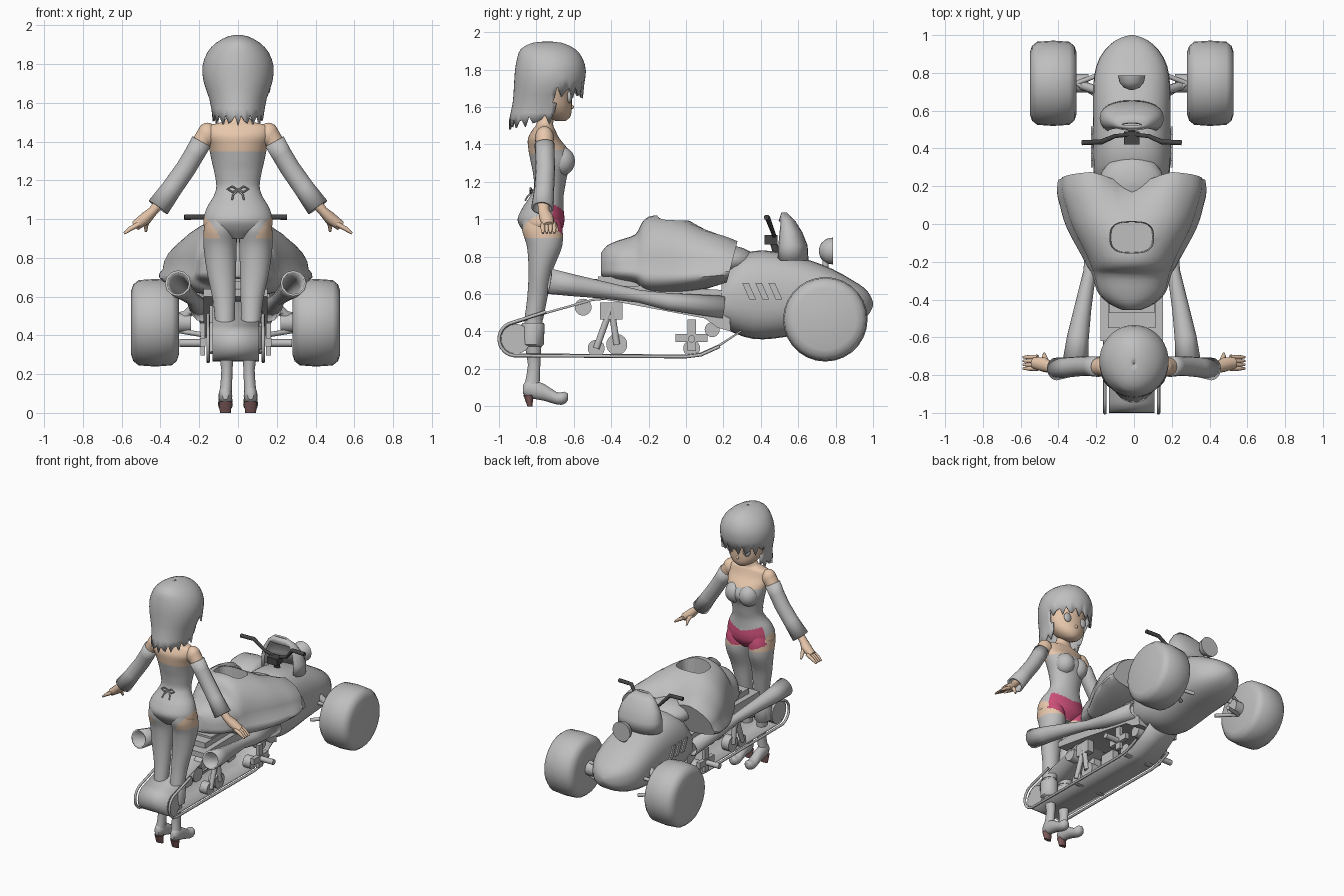
import bpy
import bmesh
from math import cos, sin, pi, copysign
from mathutils import Vector

default_cube = bpy.data.objects.get("Cube")
if default_cube:
    bpy.data.objects.remove(default_cube, do_unlink=True)


def material(name, red, green, blue):
    mat = bpy.data.materials.new(name)
    mat.use_nodes = True
    mat.diffuse_color = (red, green, blue, 1)
    mat.node_tree.nodes["Principled BSDF"].inputs["Base Color"].default_value = (red, green, blue, 1)
    return mat


GREY = material("plain grey", .52, .52, .52)
DARK = material("dark grey", .06, .06, .06)
SKIN = material("skin", .8, .57, .41)
PINK = material("pink", .6, .08, .19)
BROWN = material("heel brown", .2, .1, .1)
PALETTE = [GREY, DARK, SKIN, PINK, BROWN]
SIDES = (("left", 1), ("right", -1))
made = []
offset = -.012


def build(name, verts, faces, mat, rule=None):
    mesh = bpy.data.meshes.new(name)
    mesh.from_pydata([tuple(v) for v in verts], [], faces)
    bm = bmesh.new()
    bm.from_mesh(mesh)
    bmesh.ops.recalc_face_normals(bm, faces=bm.faces)
    bm.to_mesh(mesh)
    bm.free()
    for entry in ([mat] if rule is None else PALETTE):
        mesh.materials.append(entry)
    if rule:
        for poly in mesh.polygons:
            poly.material_index = PALETTE.index(rule(poly.center))
    obj = bpy.data.objects.new(name, mesh)
    obj.location.x = offset
    bpy.context.scene.collection.objects.link(obj)
    made.append(obj)
    return obj


def thicken(obj, amount=.012):
    obj.modifiers.new("thickness", "SOLIDIFY").thickness = amount


def bridge(name, rings, mat, rule=None, keep=None, caps=True):
    """Join equal rings of points into one surface."""
    n = len(rings[0])
    verts = [v for ring in rings for v in ring]
    faces = []
    for i in range(len(rings) - 1):
        for k in range(n):
            j = (k + 1) % n
            face = (i * n + k, i * n + j, i * n + n + j, i * n + n + k)
            if keep is None or keep(sum((verts[f] for f in face), Vector()) / len(face)):
                faces.append(face)
    if caps:
        faces.append(tuple(range(n)))
        faces.append(tuple(range(len(verts) - n, len(verts))))
    return build(name, verts, faces, mat, rule)


def smooth_rows(rows, sub):
    """Add in-between rows along a Catmull-Rom curve."""
    out = []
    for i in range(len(rows) - 1):
        a, b, c, d = rows[max(i - 1, 0)], rows[i], rows[i + 1], rows[min(i + 2, len(rows) - 1)]
        for step in range(sub):
            t = step / sub
            out.append([q + t * (r - p + t * (2 * p - 5 * q + 4 * r - s + t * (3 * q - p - 3 * r + s))) / 2
                        for p, q, r, s in zip(a, b, c, d)])
    return out + [rows[-1]]


def loft(name, axis, rows, mat, n=24, power=2, sub=1, tweak=None, **options):
    """Rows hold: place on the axis, two centre values, two radii."""
    rings = []
    for row, (t, u, v, ru, rv) in enumerate(smooth_rows(rows, sub)):
        ring = []
        for k in range(n):
            c, s = cos(2 * pi * k / n), sin(2 * pi * k / n)
            a = u + ru * copysign(abs(c) ** (2 / power), c)
            b = v + rv * copysign(abs(s) ** (2 / power), s)
            point = Vector({"x": (t, a, b), "y": (a, t, b), "z": (a, b, t)}[axis])
            ring.append(tweak(point, row, k) if tweak else point)
        rings.append(ring)
    return bridge(name, rings, mat, **options)


def pipe(name, path, radii, mat, n=10, flat=1, **options):
    path = [Vector(p) for p in path]
    whole = (path[-1] - path[0]).normalized()
    ref = Vector((0, 1, 0)) if abs(whole.y) < .7 else Vector((1, 0, 0))
    rings = []
    for i, point in enumerate(path):
        along = (path[min(i + 1, len(path) - 1)] - path[max(i - 1, 0)]).normalized()
        side = ref.cross(along).normalized()
        other = along.cross(side)
        r = radii[i] if isinstance(radii, (list, tuple)) else radii
        rings.append([point + r * (side * cos(2 * pi * k / n) + flat * other * sin(2 * pi * k / n))
                      for k in range(n)])
    return bridge(name, rings, mat, **options)


def prism(name, outline, x_from, x_to, mat):
    return bridge(name, [[Vector((x, y, z)) for y, z in outline] for x in (x_from, x_to)], mat)


def box(name, x, y, z, wide, deep, high, mat):
    corners = [(y + i * deep / 2, z + j * high / 2) for i, j in ((-1, -1), (1, -1), (1, 1), (-1, 1))]
    return prism(name, corners, x - wide / 2, x + wide / 2, mat)


def ball(name, x, y, z, rx, ry, rz, mat):
    rows = [(z - rz * cos(pi * i / 10), x, y, rx * sin(pi * i / 10) + .001, ry * sin(pi * i / 10) + .001)
            for i in range(11)]
    return loft(name, "z", rows, mat, n=16)


def disc(name, x, y, z, radius, width, mat=GREY):
    return loft(name, "x", [(x - width / 2, y, z, radius, radius), (x + width / 2, y, z, radius, radius)], mat)


# Nose body, tank and frame
loft("nose_body", "y", [(.19, 0, .56, .18, .13), (.26, 0, .59, .2, .2), (.36, 0, .595, .205, .235),
     (.47, 0, .595, .205, .233), (.62, 0, .59, .205, .205), (.78, 0, .57, .2, .165), (.88, 0, .555, .17, .125),
     (.95, 0, .55, .115, .085), (.985, 0, .548, .06, .045), (1, 0, .547, .01, .01)], GREY, n=28, power=2.5, sub=2)
ball("tank", 0, .22, .78, .17, .15, .08, GREY)
prism("frame", [(-.62, .64), (-.2, .645), (.22, .62), (.24, .4), (.17, .42), (.1, .47), (-.35, .555), (-.62, .6)],
      -.165, .165, GREY)
box("seat", 0, -.3, .655, .25, .5, .05, GREY)
box("tail_plate", 0, -.42, .686, .24, .1, .015, GREY)


# Draped cover with a neck opening and a valley at its front
def drape(point, row, k):
    x, y, z = point
    if z < .74:
        drop = .74 - z
        x *= 1 + .4 * min(1, drop / .24)
        z = .74 - .5 * drop
    elif y > 0:
        z -= .4 * y * max(0, 1 - abs(x) / .2)
    if y > .1:
        y += (z - .92) * 1.4 * (y - .1) - .3 * (y - .1) * max(0, 1 - abs(x) / .2)
    return Vector((x, y, z))


cover = loft("draped_cover", "y", [(-.455, 0, .74, .05, .08), (-.42, 0, .74, .12, .12), (-.36, 0, .74, .175, .147),
             (-.27, 0, .74, .2, .18), (-.23, 0, .74, .215, .25), (-.17, 0, .74, .24, .28), (-.02, 0, .74, .315, .268),
             (.1, 0, .74, .355, .235), (.2, 0, .74, .375, .205), (.285, 0, .74, .375, .17)],
             GREY, n=32, power=2.1, sub=3, tweak=drape)
cutter = loft("neck_cutter", "z", [(.9, 0, -.07, .11, .08), (1.2, 0, -.07, .13, .09)], GREY, power=3)
made.remove(cutter)
cutter.hide_render = cutter.hide_viewport = True
hole = cover.modifiers.new("neck_opening", "BOOLEAN")
hole.operation, hole.object = "DIFFERENCE", cutter

# Rear belt, side rails and rollers
loop = [(-.91 + .09 * cos(a), .36 + .09 * sin(a)) for a in [pi * (.55 + i / 11) for i in range(11)]]
loop += [(0, .265), (.08, .275), (.18, .32), (.3, .4), (.24, .55), (-.2, .6), (-.5, .575), (-.75, .505)]
count = len(loop)
belt = build("belt", [(x, y, z) for y, z in loop for x in (-.12, .12)],
             [(2 * i, 2 * i + 1, 2 * ((i + 1) % count) + 1, 2 * ((i + 1) % count)) for i in range(count)], GREY)
thicken(belt)
for side, s in SIDES:
    pipe(side + "_belt_rail", [(s * .142, y, z) for y, z in loop[-1:] + loop[:-5]], .009, GREY, n=8)
    for i, (y, z, r) in enumerate([(-.55, .53, .045), (-.48, .31, .045), (-.37, .33, .056), (.03, .31, .045),
                                   (.14, .41, .04)]):
        disc(f"{side}_idler_{i}", s * .09, y, z, r, .06)
    for i, (y, z) in enumerate([(-.48, .31), (-.37, .33)]):
        pipe(f"{side}_idler_strut_{i}", [(s * .12, -.4, .53), (s * .12, y, z)], .018, GREY)
    box(side + "_strut_block", s * .11, -.4, .51, .05, .12, .09, GREY)
    box(side + "_peg_plate_flat", s * .17, .03, .365, .03, .17, .045, GREY)
    box(side + "_peg_plate_tall", s * .17, .03, .38, .025, .045, .17, GREY)
    pipe(side + "_foot_peg", [(s * .17, .03, .36), (s * .29, .03, .36)], .02, GREY)
disc("rear_roller", 0, -.91, .36, .08, .24)

# Front wheels, suspension, exhausts and side slits
for side, s in SIDES:
    profile = [(-.123, .165), (-.112, .198), (-.085, .22), (0, .226), (.085, .22), (.112, .198), (.123, .165)]
    loft(side + "_front_wheel", "x", [(s * .416 + w, .745, .465, r, r) for w, r in profile], GREY, n=28)
    disc(side + "_hub", s * .27, .745, .465, .05, .08)
    for i, (y, z) in enumerate([(.66, .54), (.8, .54), (.66, .4), (.8, .4)]):
        pipe(f"{side}_suspension_arm_{i}", [(s * .15, y, z), (s * .29, .745, .465 + (z - .47) * .6)], .013, GREY)
    pipe(side + "_damper", [(s * .16, .7, .6), (s * .28, .74, .48)], .024, GREY)
    thicken(pipe(side + "_exhaust", [(s * .17, .2, .53), (s * .2, -.1, .56), (s * .222, -.25, .588),
            (s * .26, -.45, .623), (s * .285, -.6, .646), (s * .298, -.73, .668)],
            [.06, .046, .034, .046, .058, .068], GREY, n=12, caps=False))
    for i in range(3):
        y = .3 + .07 * i
        prism(f"{side}_slit_{i}", [(y, .66), (y + .035, .66), (y + .075, .57), (y + .04, .57)],
              s * .206, s * .2155, GREY)

# Open windshield, handlebar and headlight
thicken(loft("windshield", "z", [(.78, 0, .56, .17, .095), (.86, 0, .56, .17, .09), (.93, 0, .552, .15, .07),
             (.99, 0, .54, .11, .045), (1.035, 0, .525, .055, .015)], GREY, n=24, power=2.3, caps=False,
             keep=lambda c: c.y > .5))
pipe("handlebar", [(-.265, .43, 1.01), (-.16, .435, 1.01), (-.09, .465, .93), (0, .475, .9), (.09, .465, .93),
                   (.16, .435, 1.01), (.265, .43, 1.01)], [.014, .014, .011, .011, .011, .014, .014], DARK)
box("handlebar_clamp", 0, .455, .89, .08, .07, .05, DARK)
pipe("steering_stem", [(0, .46, .9), (0, .49, .8)], .02, DARK)
loft("headlight", "y", [(.71, 0, .83, .01, .01), (.722, 0, .83, .042, .042), (.75, 0, .83, .065, .065),
                        (.785, 0, .83, .072, .072)], GREY)
pipe("headlight_mount", [(0, .75, .8), (0, .74, .7)], .018, GREY)

# Rider
offset = 0


def outfit(c):
    x = abs(c.x)
    if c.z > (1.37 if c.y > -.75 else 1.35):
        return SKIN
    if c.z < .9 or c.z > 1.09:
        return GREY
    if c.y > -.715:
        return PINK if c.z < 1.035 + .3 * x and c.z > .905 + .5 * max(0, x - .08) else (SKIN if c.z < 1 else GREY)
    return SKIN if c.z < .9 + 1.35 * (x - .085) else GREY


loft("torso", "z", [(.9, 0, -.765, .06, .07), (.95, 0, -.77, .165, .11), (1, 0, -.775, .177, .125),
     (1.06, 0, -.765, .16, .11), (1.12, 0, -.745, .125, .09), (1.17, 0, -.73, .112, .083), (1.24, 0, -.725, .122, .092),
     (1.31, 0, -.718, .138, .113), (1.37, 0, -.735, .15, .107), (1.43, 0, -.76, .165, .085),
     (1.48, 0, -.76, .155, .06), (1.508, 0, -.755, .07, .045), (1.58, 0, -.745, .042, .042)],
     GREY, n=64, sub=8, rule=outfit)
loft("head", "z", [(1.525, 0, -.67, .025, .025), (1.55, 0, -.685, .075, .068), (1.6, 0, -.705, .12, .095),
     (1.67, 0, -.725, .142, .115), (1.76, 0, -.735, .15, .14), (1.85, 0, -.735, .12, .12),
     (1.9, 0, -.735, .04, .05)], SKIN, n=28, sub=2)
ball("nose", 0, -.614, 1.6, .01, .014, .012, SKIN)


# Hair with uneven fringe and ends
def strands(point, row, k):
    if row == 10 and point.y > -.68:
        point.z -= .03 + .035 * sin(2.4 * k)
    if row == 14:
        point.z += .12 * (point.y + .78) + .03 * sin(2.4 * k)
    return point


hair = loft("hair", "z", [(1.95, 0, -.74, .002, .002), (1.943, 0, -.742, .05, .08), (1.91, 0, -.738, .112, .145),
            (1.86, 0, -.728, .158, .175), (1.79, 0, -.725, .183, .19), (1.71, 0, -.735, .178, .185),
            (1.62, 0, -.757, .148, .17), (1.53, 0, -.775, .132, .172)], GREY, n=48, sub=2, tweak=strands,
            caps=False, keep=lambda c: c.z > 1.7 or c.y < -.7)
thicken(hair)

for side, s in SIDES:
    ball(side + "_eye", s * .065, -.624, 1.655, .03, .014, .034, GREY)
    ball(side + "_bust", s * .055, -.668, 1.31, .07, .074, .078, GREY)
    # Stockinged leg, boot cuff, shoe and heel
    loft(side + "_leg", "z", [(1, s * .092, -.775, .075, .1), (.94, s * .092, -.768, .085, .108),
         (.85, s * .092, -.757, .085, .093), (.72, s * .085, -.778, .074, .064), (.58, s * .072, -.795, .058, .054),
         (.46, s * .067, -.815, .05, .05)], GREY, n=40, sub=10, rule=outfit)
    loft(side + "_boot_cuff", "z", [(.445, s * .067, -.818, .055, .058), (.435, s * .067, -.818, .06, .062),
         (.33, s * .064, -.822, .058, .062), (.32, s * .064, -.82, .045, .05)], GREY)
    loft(side + "_boot_shaft", "z", [(.46, s * .067, -.815, .045, .048), (.33, s * .063, -.818, .04, .045),
         (.22, s * .057, -.812, .029, .033), (.1, s * .064, -.825, .032, .042)], GREY, sub=2)
    loft(side + "_shoe", "y", [(-.872, s * .065, .09, .015, .022), (-.84, s * .065, .095, .034, .05),
         (-.76, s * .065, .075, .035, .045), (-.69, s * .065, .042, .038, .033), (-.65, s * .065, .045, .034, .033),
         (-.63, s * .065, .05, .012, .016)], GREY, sub=2)
    loft(side + "_heel", "z", [(0, s * .065, -.835, .028, .013), (.06, s * .065, -.842, .034, .028)], BROWN)
    # Bare shoulder, sleeve and hand
    ball(side + "_shoulder", s * .158, -.757, 1.435, .052, .05, .062, SKIN)
    pipe(side + "_upper_arm", [(s * .16, -.757, 1.44), (s * .23, -.754, 1.33)], [.05, .045], SKIN, n=16)
    thicken(pipe(side + "_sleeve", [(s * .188, -.756, 1.4), (s * .225, -.754, 1.335), (s * .27, -.752, 1.26),
            (s * .34, -.758, 1.16), (s * .412, -.768, 1.06)], [.054, .052, .052, .053, .06], GREY, n=16, caps=False))
    pipe(side + "_palm", [(s * .33, -.765, 1.17), (s * .44, -.76, 1.04), (s * .475, -.745, 1.005),
         (s * .53, -.735, .965)], [.03, .025, .032, .026], SKIN, n=12, flat=1.2)
    for i in range(4):
        y = -.765 + .02 * i
        pipe(f"{side}_finger_{i}", [(s * .51, y, .975), (s * .555, y, .95), (s * .588, y, .925)],
             [.013, .012, .006], SKIN, n=8)
    pipe(side + "_thumb", [(s * .465, -.73, 1), (s * .475, -.7, .97), (s * .475, -.685, .935)],
         [.016, .013, .006], SKIN, n=8)
    # Bow at the back of the waist
    pipe(side + "_bow_loop", [(0, -.82, 1.15), (s * .03, -.832, 1.168), (s * .055, -.832, 1.155),
                              (s * .03, -.832, 1.14), (0, -.82, 1.145)], .005, GREY, n=6)
    pipe(side + "_bow_tail", [(0, -.82, 1.148), (s * .025, -.845, 1.125), (s * .03, -.86, 1.1)], .005, GREY, n=6)

# Smooth shading with sharp edges kept
bpy.ops.object.select_all(action="DESELECT")
for obj in made:
    obj.select_set(True)
bpy.context.view_layer.objects.active = made[0]
bpy.ops.object.shade_smooth_by_angle(angle=.8)
